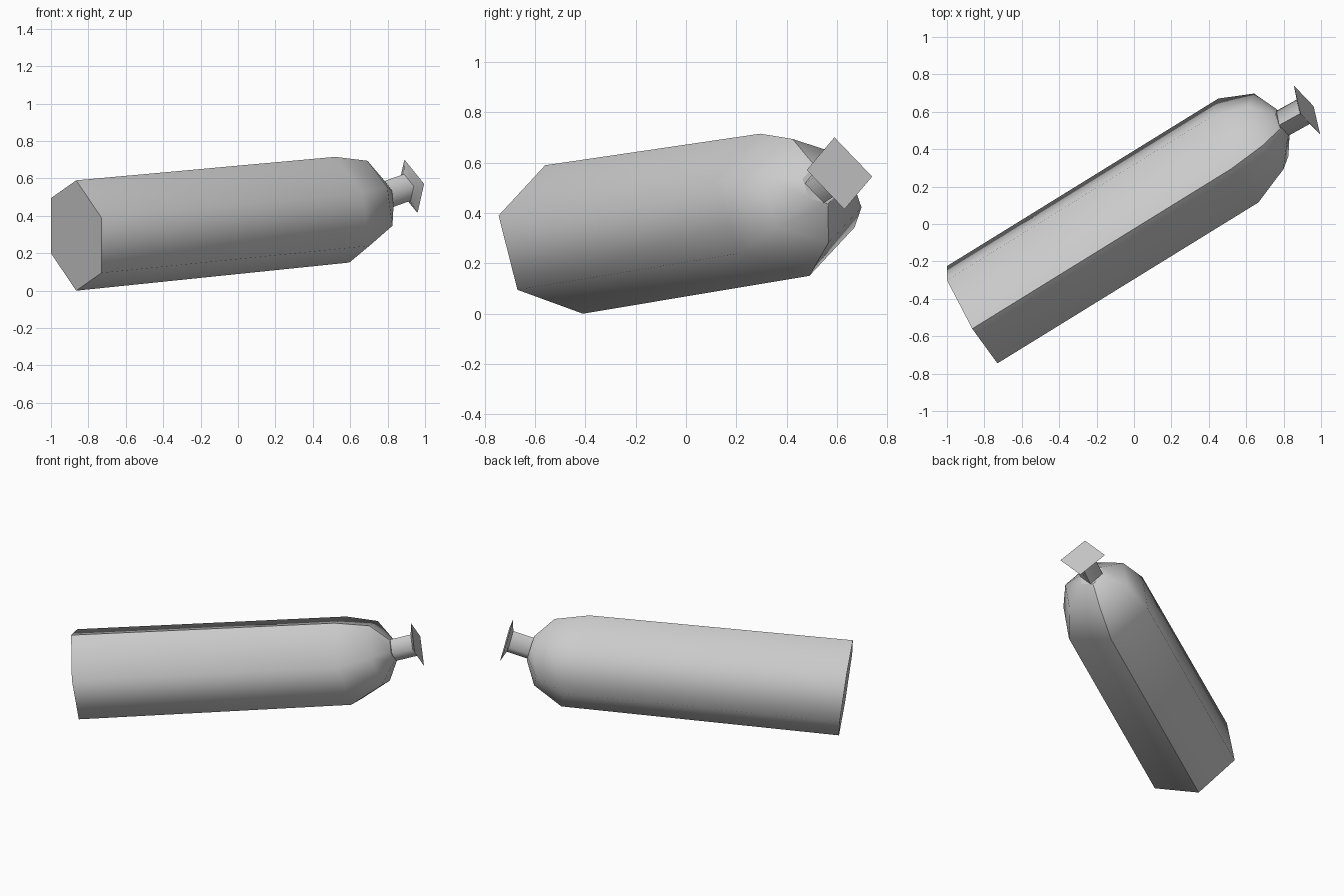
import bpy, bmesh
from mathutils import Vector

cube = bpy.data.objects.get("Cube")
if cube:
    bpy.data.objects.remove(cube, do_unlink=True)

# One plain grey metal
grey = bpy.data.materials.new("grey_metal")
grey.use_nodes = True
colour = (0.6, 0.6, 0.6, 1)
grey.diffuse_color = colour
grey.node_tree.nodes["Principled BSDF"].inputs["Base Color"].default_value = colour


def hexagon(centre, a, c):
    """Six corners from a centre and two spokes 120 degrees apart."""
    o, a, c = Vector(centre), Vector(a), Vector(c)
    return [o + s for s in (a, a + c, c, -a, -a - c, -c)]


def square(centre, scale):
    """Four corners of the valve section."""
    o = Vector(centre)
    p = Vector((-0.035, -0.02, 0.143)) * scale
    q = Vector((-0.07, 0.13, -0.013)) * scale
    return [o + s for s in (p, q, -p, -q)]


def loft(name, rings, sharp_rings):
    """Skin rings in order, close both ends, keep two seams sharp."""
    bm = bmesh.new()
    loops = [[bm.verts.new(p) for p in ring] for ring in rings]
    n = len(loops[0])
    for low, high in zip(loops, loops[1:]):
        for i in range(n):
            j = (i + 1) % n
            bm.faces.new((low[i], low[j], high[j], high[i]))
    bm.faces.new(loops[0])
    bm.faces.new(loops[-1])
    bmesh.ops.recalc_face_normals(bm, faces=bm.faces)
    for f in bm.faces:
        f.smooth = True
    # Seams along opposite corners
    for low, high in zip(loops, loops[1:]):
        for i in (0, n // 2):
            bm.edges.get((low[i], high[i])).smooth = False
    # Crisp rims
    for r in sharp_rings:
        for i in range(n):
            bm.edges.get((loops[r][i], loops[r][(i + 1) % n])).smooth = False
    mesh = bpy.data.meshes.new(name)
    bm.to_mesh(mesh)
    bm.free()
    mesh.materials.append(grey)
    obj = bpy.data.objects.new(name, mesh)
    bpy.context.collection.objects.link(obj)
    return obj


# Six-sided tank with a domed shoulder
spoke_a = Vector((-0.0375, -0.0975, 0.2825))
spoke_c = Vector((0.145, -0.18, -0.193))
neck_base = (0.793, 0.538, 0.512)
loft("tank_body", [
    hexagon((-0.865, -0.485, 0.295), (0, -0.075, 0.295), (0.135, -0.185, -0.2)),
    hexagon((0.558, 0.393, 0.433), spoke_a, spoke_c),
    hexagon((0.72, 0.495, 0.488), spoke_a * 0.73, spoke_c * 0.73),
    hexagon(neck_base, spoke_a * 0.27, spoke_c * 0.27),
], (0, 3))

# Square valve neck, flaring into a flat square handle
loft("valve_neck", [
    square(neck_base, 0.5),
    square((0.905, 0.6, 0.552), 0.5),
], (0, 1))
loft("valve_handle", [
    square((0.905, 0.6, 0.552), 0.5),
    square((0.925, 0.61, 0.558), 1),
], (0, 1))
